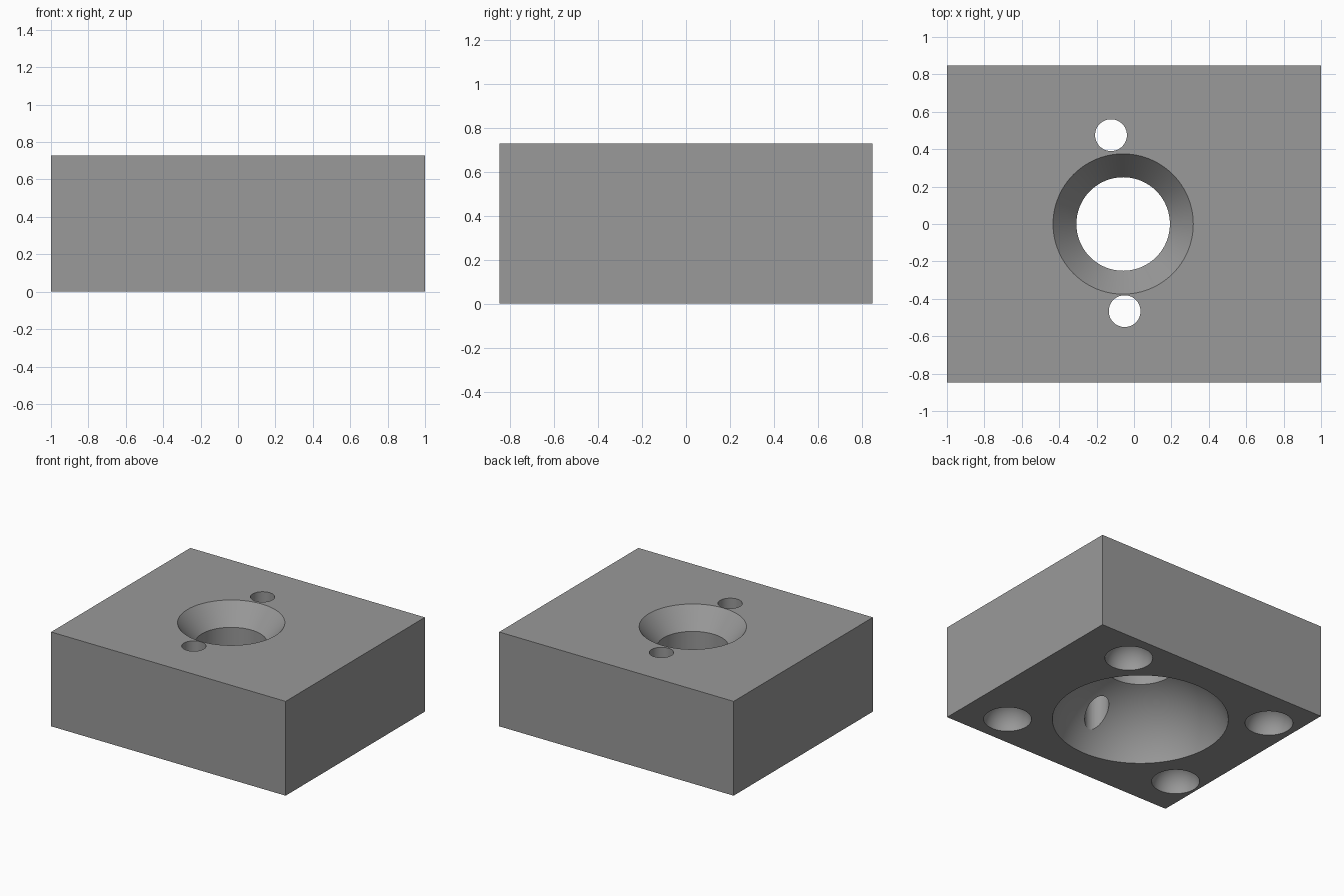
import bpy, bmesh, math
from mathutils import Matrix

if "Cube" in bpy.data.objects:
    bpy.data.objects.remove(bpy.data.objects["Cube"])

H = 0.727          # block height
CX = -0.058        # axis of the cavity and pour opening

grey = bpy.data.materials.new("mid grey")
grey.diffuse_color = (0.32, 0.32, 0.32, 1)
grey.use_nodes = True
grey.node_tree.nodes["Principled BSDF"].inputs["Base Color"].default_value = grey.diffuse_color


def make_object(name, bm):
    bmesh.ops.recalc_face_normals(bm, faces=bm.faces)
    mesh = bpy.data.meshes.new(name)
    bm.to_mesh(mesh)
    bm.free()
    mesh.materials.append(grey)
    ob = bpy.data.objects.new(name, mesh)
    bpy.context.collection.objects.link(ob)
    return ob


def lathe(name, profile, x, y, steps=96):
    """Closed solid revolved about a vertical axis; profile starts and ends on it."""
    bm = bmesh.new()
    verts = [bm.verts.new((r, 0, z)) for r, z in profile]
    edges = [bm.edges.new(pair) for pair in zip(verts, verts[1:])]
    bmesh.ops.spin(bm, geom=verts + edges, cent=(0, 0, 0), axis=(0, 0, 1),
                   angle=math.tau, steps=steps, use_duplicate=False)
    bmesh.ops.remove_doubles(bm, verts=bm.verts, dist=1e-5)
    bmesh.ops.translate(bm, verts=bm.verts, vec=(x, y, 0))
    return make_object(name, bm)


# Solid block
bm = bmesh.new()
bmesh.ops.create_cube(bm, size=1, matrix=Matrix.Translation((0, 0, H / 2))
                      @ Matrix.Diagonal((2, 1.696, H, 1)))
block = make_object("mold_block", bm)

# Domed cavity below, straight throat, flared pour opening on top
R, DROP, THROAT = 0.638, 0.16, 0.25
a0, a1 = math.asin((DROP - 0.06) / R), math.acos(THROAT / R)
dome = [(R * math.cos(a), R * math.sin(a) - DROP)
        for a in (a0 + (a1 - a0) * i / 24 for i in range(25))]
profile = ([(0, dome[0][1])] + dome
           + [(THROAT, 0.574), (0.375, H), (0.416, H + 0.05), (0, H + 0.05)])
cutters = [lathe("cavity_cutter", profile, CX, 0)]

# Two vent holes
for x, y in ((-0.123, 0.475), (-0.05, -0.466)):
    cutters.append(lathe("vent_cutter", [(0, 0.05), (0.085, 0.05), (0.085, H + 0.1),
                                         (0, H + 0.1)], x, y, 48))

# Four round alignment sockets in the underside
ball = [(0.168 * math.cos(t), 0.168 * math.sin(t))
        for t in (-math.pi / 2 + math.pi * i / 24 for i in range(25))]
for x, y in ((0.555, 0.605), (0.656, -0.598), (-0.784, 0.539), (-0.81, -0.511)):
    cutters.append(lathe("socket_cutter", ball, x, y, 48))

# Cut everything out of the block
bpy.context.view_layer.objects.active = block
for cutter in cutters:
    mod = block.modifiers.new("cut", 'BOOLEAN')
    mod.operation, mod.solver, mod.object = 'DIFFERENCE', 'EXACT', cutter
    bpy.ops.object.modifier_apply(modifier=mod.name)
    bpy.data.objects.remove(cutter)

# Smooth the round walls, keep the rims crisp
bpy.ops.object.select_all(action='DESELECT')
block.select_set(True)
bpy.ops.object.shade_smooth_by_angle(angle=math.radians(25))
